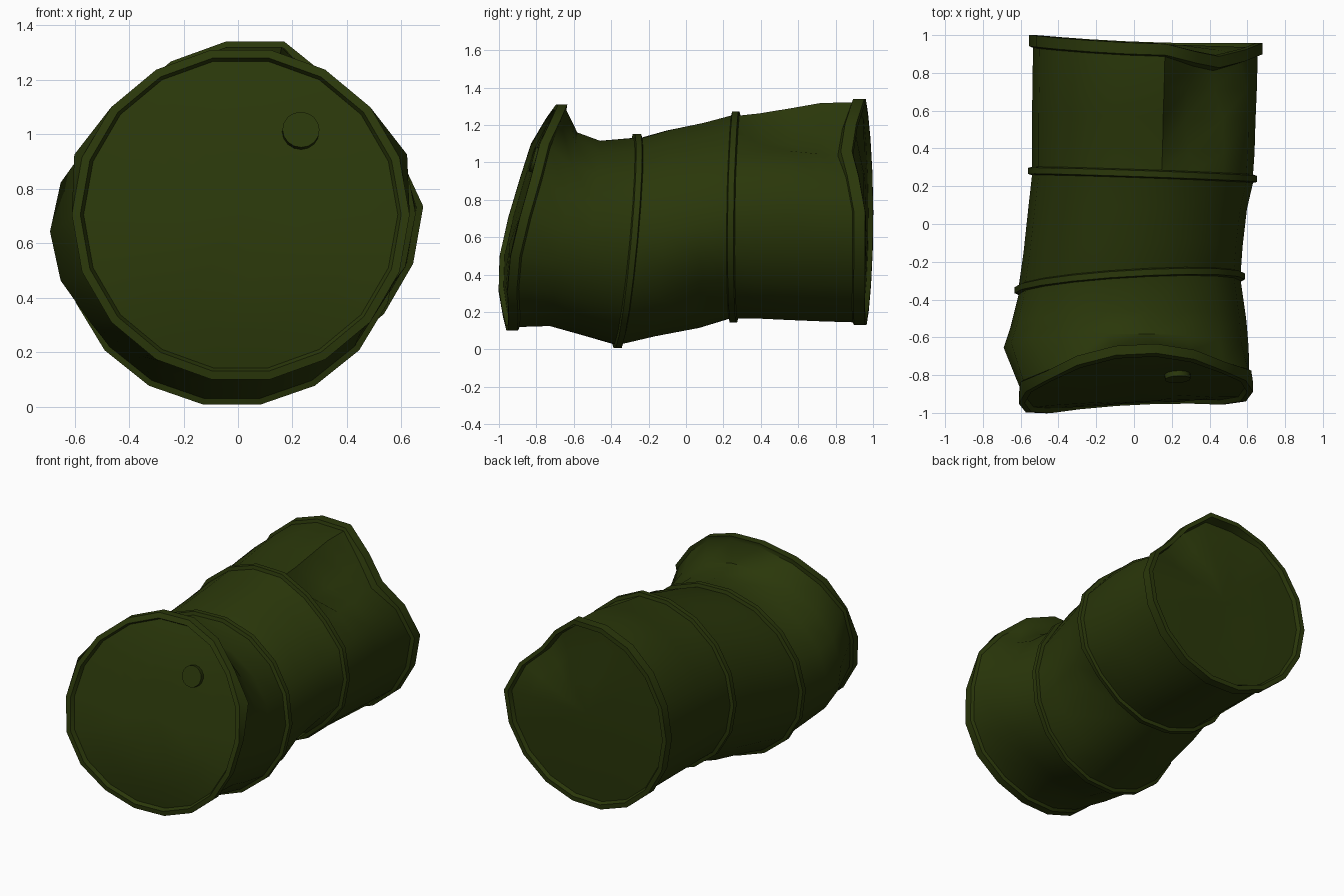
import bpy, bmesh, math
from mathutils import Vector

if "Cube" in bpy.data.objects:
    bpy.data.objects.remove(bpy.data.objects["Cube"])

N = 18  # sides of the drum

olive = bpy.data.materials.new("dark olive paint")
olive.diffuse_color = (0.023, 0.038, 0.003, 1)
olive.use_nodes = True
olive.node_tree.nodes["Principled BSDF"].inputs["Base Color"].default_value = olive.diffuse_color

FRONT = [(0.1, -.955), (.32, -.98), (.55, -.965), (1.12, -.80), (1.31, -.69)]


def front_y(x, z):
    """Bent front end: depth by height, slightly skewed in x."""
    z = min(max(z, .1), 1.31)
    for (a, ya), (b, yb) in zip(FRONT, FRONT[1:]):
        if z <= b:
            return ya + (yb - ya) * (z - a) / (b - a) + .05 * x
    return FRONT[-1][1] + .05 * x


def back_y(x, z):
    return .982 - .035 * x - .02 * ((z - .7) / .6) ** 2


def dent(x, y, z):
    """Small dent low on the right, between the hoops."""
    d2 = ((y - .1) / .14) ** 2 + ((x - .45) / .18) ** 2 + ((z - .28) / .16) ** 2
    g = .08 * math.exp(-d2)
    return Vector((x - g * .7, y, z + g * .7))


def section(yt, yb, zt, zb, xl, xr, skew=0.0, grow=0.0, end=None, push={}):
    """One ring of the drum; end gives an end surface and an offset from it,
    push moves single corners inward (crushed metal)."""
    cx, cz = (xl + xr) / 2, (zt + zb) / 2
    rx = (xr - xl) / 2 + grow
    rz = ((zt - zb) / 2 + grow) / math.cos(math.pi / N)
    pts = []
    for k in range(N):
        a = 2 * math.pi * (k + .5) / N
        d = push.get(k, 0)
        x, z = cx + (rx - d) * math.sin(a), cz + (rz - d) * math.cos(a)
        if end:
            y = end[0](x, z) + end[1]
            if end[0] is back_y:
                y -= .65 * d
        else:
            t = (math.cos(a) + 1) / 2
            y = yb + (yt - yb) * t + skew * x
        pts.append(dent(x, y, z))
    return pts


def end_rings(dim, surf, sign, push, sink):
    """Rim lip, recess and dished lid, from the rim inward."""
    rim = section(0, 0, *dim, end=(surf, 0), push=push)
    c = Vector(((dim[2] + dim[3]) / 2, 0, (dim[0] + dim[1]) / 2))
    rings = [rim]
    for s, depth in ((.95, 0), (.93, .025), (.7, .025), (.35, .025)):
        ring = []
        for k, p in enumerate(rim):
            x, z = c.x + (p.x - c.x) * s, c.z + (p.z - c.z) * s
            follow = (p.y - surf(p.x, p.z)) * max(0, (s - .4) / .6)
            extra = sink if k in (17, 0, 1, 2) and .6 < s < .94 else 0
            ring.append(Vector((x, surf(x, z) + follow + sign * (depth + extra), z)))
        rings.append(ring)
    return rings


def rib(yt, yb, dim, skew, push={}, w=.032):
    """Raised hoop made of four rings."""
    return [section(yt + o, yb + o, *dim, skew, g, push=push)
            for o, g in ((-w / 2 - .006, 0), (-w / 2, .022), (w / 2, .022), (w / 2 + .006, 0))]


front_dim = (1.31, .10, -.61, .63)
back_dim = (1.34, .13, -.555, .68)
flare = {3: -.03, 14: -.03}
crush = {1: .07, 2: .11, 3: .055}
front_end = end_rings(front_dim, front_y, 1, {}, 0)
back_end = end_rings(back_dim, back_y, -1, crush, .035)

# rings from the front lid to the back lid
rings = front_end[::-1]
rings += [section(0, 0, *front_dim, end=(front_y, .05), push=flare),
          section(0, 0, 1.28, .12, -.595, .61, end=(front_y, .062), push=flare),
          section(-.58, -.73, 1.16, .125, -.69, .607),
          section(-.46, -.60, 1.115, .09, -.655, .595, .03)]
rings += rib(-.26, -.365, (1.13, .03, -.61, .565), .06)
rings += [section(-.10, -.17, 1.17, .07, -.585, .575, .03),
          section(.09, .07, 1.21, .115, -.56, .598, push={1: .01, 2: .015})]
rings += rib(.268, .255, (1.25, .165, -.54, .63), -.035, {1: .025, 2: .03})

# crushed rear part: corners folded inward along the length
rings += [section(.40, .39, 1.262, .165, -.54, .638, -.035, push={1: .11, 2: .03}),
          section(.57, .56, 1.29, .157, -.54, .643, -.035, push={1: .15, 2: .05}),
          section(.73, .73, 1.318, .15, -.537, .65, -.035, push={1: .13, 2: .11, 3: .02}),
          section(0, 0, 1.32, .145, -.535, .655, end=(back_y, -.068),
                  push={1: .085, 2: .125, 3: .055}),
          section(0, 0, *back_dim, end=(back_y, -.06), push=crush)]
rings += back_end

bm = bmesh.new()
loops = [[bm.verts.new(p) for p in r] for r in rings]
for a, b in zip(loops, loops[1:]):
    for k in range(N):
        j = (k + 1) % N
        bm.faces.new((a[k], a[j], b[j], b[k]))
for loop in (loops[0], loops[-1]):
    centre = bm.verts.new(sum((v.co for v in loop), Vector()) / N)
    for k in range(N):
        bm.faces.new((loop[k], loop[(k + 1) % N], centre))
bmesh.ops.recalc_face_normals(bm, faces=bm.faces)
me = bpy.data.meshes.new("drum_body")
bm.to_mesh(me)
bm.free()
drum = bpy.data.objects.new("drum_body", me)
bpy.context.collection.objects.link(drum)

# round filler plug lying on the tilted front lid
px, pz = .23, 1.01
normal = Vector((.05, -1, (front_y(px, pz + .05) - front_y(px, pz - .05)) / .1)).normalized()
bpy.ops.mesh.primitive_cylinder_add(vertices=16, radius=.068, depth=.05,
                                    location=(px, front_y(px, pz) + .022, pz))
plug = bpy.context.object
plug.name = "filler_plug"
plug.rotation_euler = normal.to_track_quat('Z', 'Y').to_euler()

for ob in (drum, plug):
    ob.data.materials.append(olive)
    bpy.ops.object.select_all(action='DESELECT')
    ob.select_set(True)
    bpy.context.view_layer.objects.active = ob
    bpy.ops.object.shade_smooth_by_angle(angle=math.radians(40))
